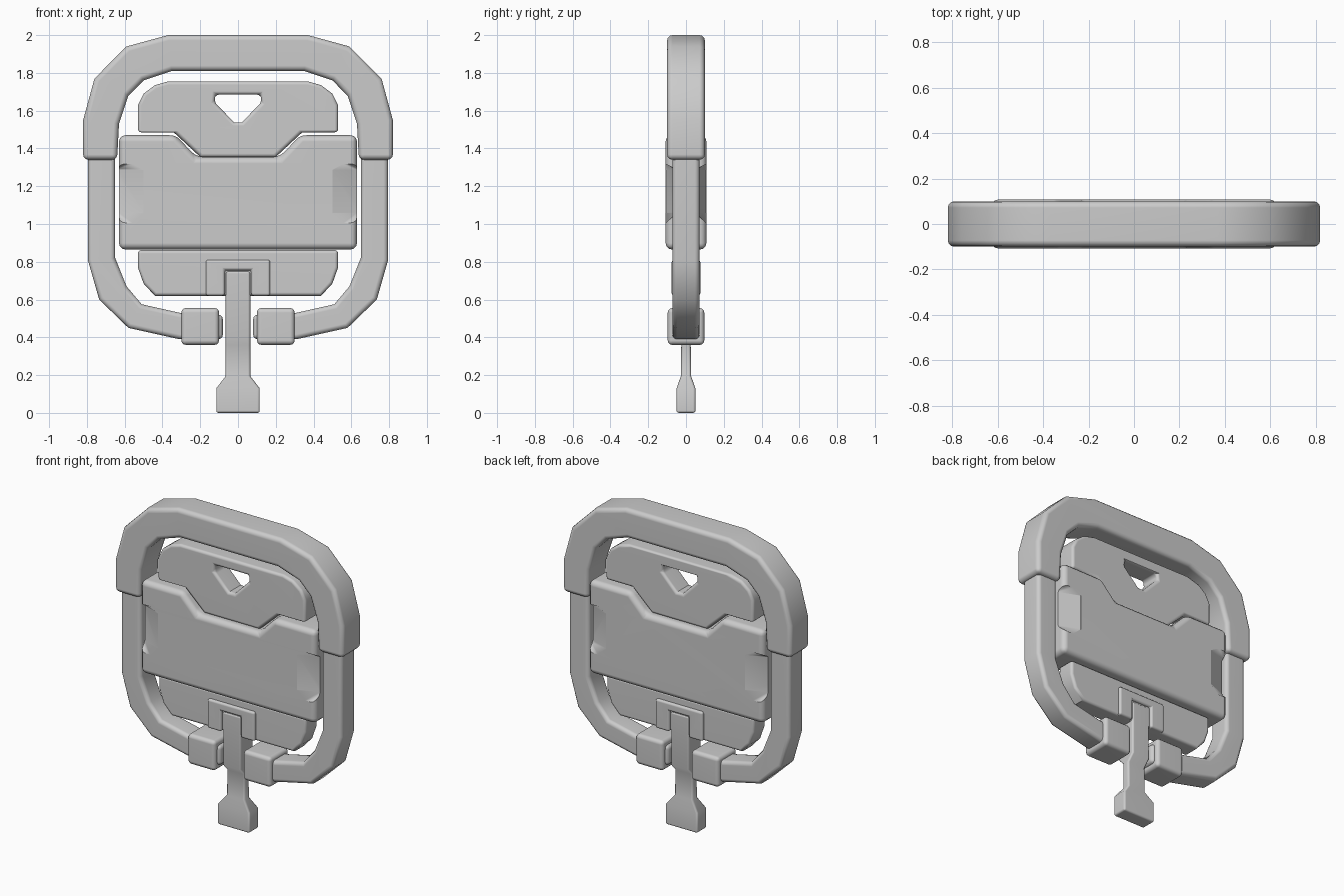
import bpy, bmesh
from math import radians

cube = bpy.data.objects.get("Cube")
if cube:
    bpy.data.objects.remove(cube, do_unlink=True)

# One plain grey for the whole model
grey = bpy.data.materials.new("plain grey")
grey.use_nodes = True
colour = (0.6, 0.6, 0.6, 1.0)
grey.diffuse_color = colour
grey.node_tree.nodes["Principled BSDF"].inputs["Base Color"].default_value = colour


def sym(half):
    """Close a right-hand half outline with its mirror image."""
    return half + [(-x, z) for x, z in reversed(half)]


def to_object(name, bm):
    bmesh.ops.recalc_face_normals(bm, faces=bm.faces)
    mesh = bpy.data.meshes.new(name)
    bm.to_mesh(mesh)
    bm.free()
    mesh.materials.append(grey)
    obj = bpy.data.objects.new(name, mesh)
    bpy.context.collection.objects.link(obj)
    return obj


def prism(name, outline, depth):
    """Extrude an x-z outline evenly to both sides of y = 0."""
    bm = bmesh.new()
    face = bm.faces.new([bm.verts.new((x, -depth, z)) for x, z in outline])
    out = bmesh.ops.extrude_face_region(bm, geom=[face])
    moved = [v for v in out["geom"] if isinstance(v, bmesh.types.BMVert)]
    bmesh.ops.translate(bm, verts=moved, vec=(0, 2 * depth, 0))
    return to_object(name, bm)


def hull(name, points):
    bm = bmesh.new()
    for p in points:
        bm.verts.new(p)
    bmesh.ops.convex_hull(bm, input=bm.verts)
    return to_object(name, bm)


def apply(obj, mod):
    bpy.ops.object.select_all(action='DESELECT')
    obj.select_set(True)
    bpy.context.view_layer.objects.active = obj
    bpy.ops.object.modifier_apply(modifier=mod.name)


def cut(obj, cutter):
    mod = obj.modifiers.new("cut", 'BOOLEAN')
    mod.operation = 'DIFFERENCE'
    mod.solver = 'EXACT'
    mod.object = cutter
    apply(obj, mod)
    bpy.data.objects.remove(cutter, do_unlink=True)


def bevel(obj, width, limit=50):
    mod = obj.modifiers.new("bevel", 'BEVEL')
    mod.width = width
    mod.segments = 3
    mod.limit_method = 'ANGLE'
    mod.angle_limit = radians(limit)
    apply(obj, mod)


def finish(obj):
    bpy.ops.object.select_all(action='DESELECT')
    obj.select_set(True)
    bpy.context.view_layer.objects.active = obj
    bpy.ops.object.shade_smooth_by_angle(angle=radians(42))
    obj.modifiers.new("normals", 'WEIGHTED_NORMAL').keep_sharp = True


# Thick upper arch
arch_outer = [(0.82, 1.34), (0.82, 1.55), (0.76, 1.77), (0.59, 1.94), (0.37, 2.0)]
arch_inner = [(0.64, 1.34), (0.63, 1.53), (0.58, 1.68), (0.5, 1.76), (0.35, 1.81)]
arch = prism("upper_arch", sym(arch_outer) + sym(arch_inner)[::-1], 0.1)
bevel(arch, 0.028)
finish(arch)

# Slimmer lower frame arms with clamp blocks at their ends
arm_outline = [(0.795, 1.42), (0.795, 0.81), (0.735, 0.6), (0.58, 0.45), (0.31, 0.39),
               (0.08, 0.39), (0.08, 0.52), (0.31, 0.53), (0.51, 0.575), (0.59, 0.67),
               (0.65, 0.82), (0.65, 1.42)]
clamp_outline = [(0.1, 0.36), (0.3, 0.36), (0.3, 0.555), (0.1, 0.555)]
for side, s in (("left", 1), ("right", -1)):
    arm = prism(side + "_frame_arm", [(s * x, z) for x, z in arm_outline], 0.072)
    bevel(arm, 0.025)
    finish(arm)
    clamp = prism(side + "_clamp_block", [(s * x, z) for x, z in clamp_outline], 0.097)
    bevel(clamp, 0.024)
    finish(clamp)

# Upper plate with a triangular opening
upper = prism("upper_plate", sym([(0.2, 1.355), (0.34, 1.485), (0.53, 1.485), (0.53, 1.63),
                                  (0.5, 1.69), (0.44, 1.735), (0.37, 1.755)]), 0.07)
cut(upper, prism("opening_cutter", sym([(0.02, 1.538), (0.125, 1.645), (0.12, 1.685)]), 0.3))
bevel(upper, 0.018)
finish(upper)

# Lower plate
lower = prism("lower_plate", sym([(0.44, 0.62), (0.5, 0.685), (0.53, 0.77), (0.53, 0.862)]), 0.06)
bevel(lower, 0.018)
finish(lower)

# Central body with a notched top and a sloping grip recess at each corner side
body = prism("central_body", sym([(0.63, 0.865), (0.63, 1.47), (0.33, 1.47), (0.22, 1.355)]), 0.108)
bevel(body, 0.034, 30)
for sx in (1, -1):
    for sy in (1, -1):
        floor = [(sx * x, sy * y, z) for x, y in ((0.5, 0.106), (0.66, 0.045))
                 for z in (1.06, 1.285)]
        rim = [(sx * x, sy * 0.15, z) for x in (0.49, 0.7) for z in (0.97, 1.34)]
        cut(body, hull("grip_cutter", floor + rim))
finish(body)

# Raised bracket around the top of the stem
bracket_outer = [(0.17, 0.62), (0.17, 0.81)]
bracket_inner = [(0.07, 0.62), (0.07, 0.755)]
bracket = prism("stem_bracket", sym(bracket_outer) + sym(bracket_inner)[::-1], 0.076)
bevel(bracket, 0.014)
finish(bracket)

# Stem lofted from rectangular sections: height, half width, half depth
sections = [(0.0, 0.115, 0.05), (0.13, 0.115, 0.05), (0.195, 0.065, 0.027),
            (0.36, 0.065, 0.025), (0.405, 0.065, 0.066), (0.75, 0.065, 0.066)]
bm = bmesh.new()
rings = [[bm.verts.new((sx * w, sy * d, z)) for sx, sy in ((1, 1), (-1, 1), (-1, -1), (1, -1))]
         for z, w, d in sections]
for low, high in zip(rings, rings[1:]):
    for i in range(4):
        j = (i + 1) % 4
        bm.faces.new((low[i], low[j], high[j], high[i]))
bm.faces.new(rings[0])
bm.faces.new(rings[-1])
stem = to_object("stem", bm)
bevel(stem, 0.012)
finish(stem)
